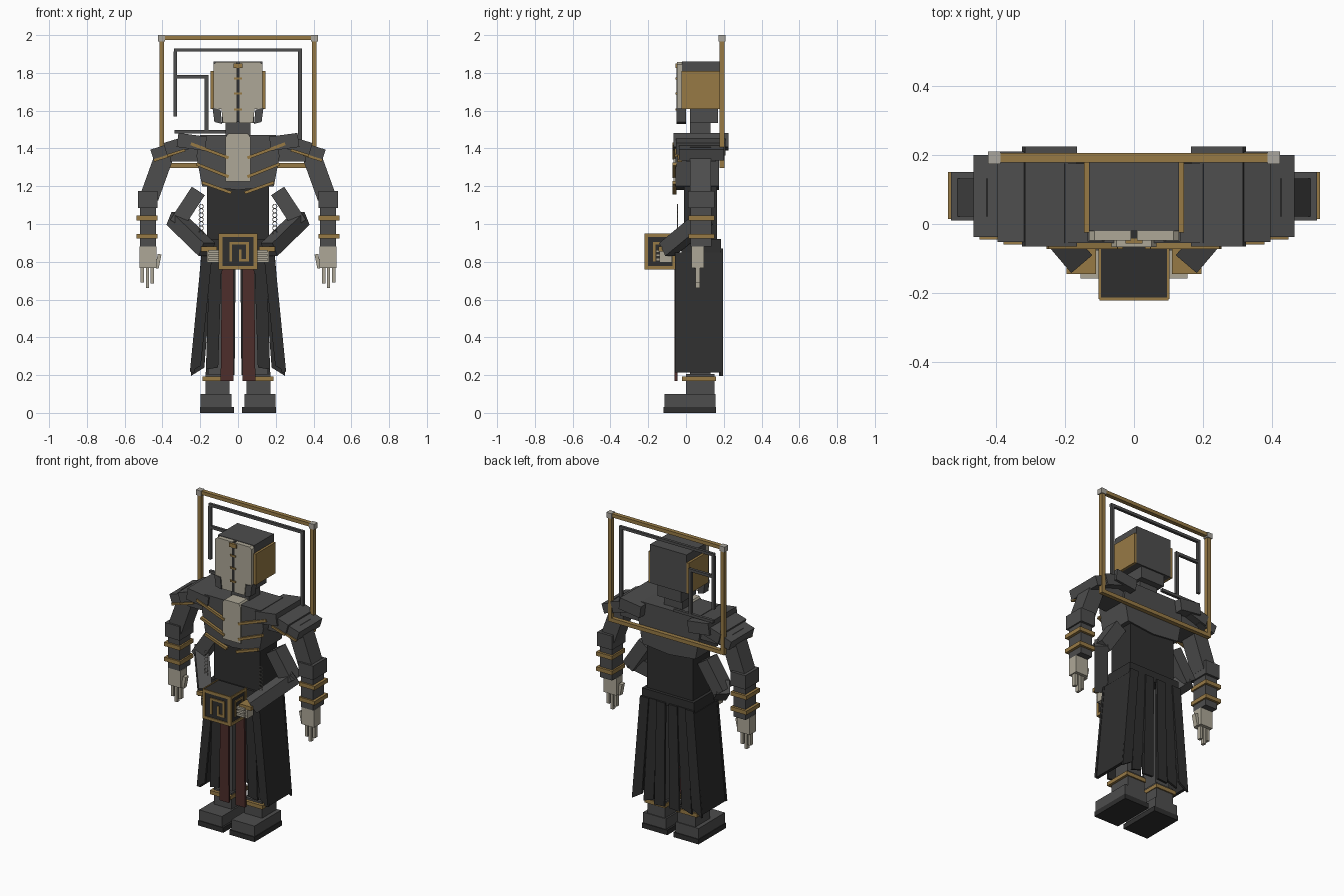
import bpy, bmesh, math
from mathutils import Vector

old = bpy.data.objects.get("Cube")
if old:
    bpy.data.objects.remove(old, do_unlink=True)


def material(name, rgb):
    m = bpy.data.materials.new(name)
    m.use_nodes = True
    m.diffuse_color = (*rgb, 1)
    bsdf = next(n for n in m.node_tree.nodes if n.type == 'BSDF_PRINCIPLED')
    bsdf.inputs["Base Color"].default_value = (*rgb, 1)
    return m


GREY = material("dark grey", (0.075, 0.075, 0.075))
BLACK = material("black cloth", (0.028, 0.028, 0.028))
BONE = material("bone", (0.42, 0.39, 0.31))
GOLD = material("old gold", (0.31, 0.195, 0.06))
RED = material("dark red", (0.075, 0.026, 0.024))
SILVER = material("pale grey", (0.40, 0.38, 0.34))


def finish(name, bm, mat):
    bmesh.ops.recalc_face_normals(bm, faces=bm.faces)
    me = bpy.data.meshes.new(name)
    bm.to_mesh(me)
    bm.free()
    me.materials.append(mat)
    ob = bpy.data.objects.new(name, me)
    bpy.context.collection.objects.link(ob)
    return ob


def prism(name, pts, y0, y1, mat, s=1):
    """Outline in x and z, pushed from y0 to y1; s = -1 mirrors it."""
    bm = bmesh.new()
    f = bm.faces.new([bm.verts.new((s * x, y0, z)) for x, z in pts])
    ext = bmesh.ops.extrude_face_region(bm, geom=[f])
    vs = [v for v in ext["geom"] if isinstance(v, bmesh.types.BMVert)]
    bmesh.ops.translate(bm, verts=vs, vec=(0, y1 - y0, 0))
    return finish(name, bm, mat)


def box(name, x0, x1, y0, y1, z0, z1, mat, s=1):
    return prism(name, [(x0, z0), (x1, z0), (x1, z1), (x0, z1)], y0, y1, mat, s)


def beam(name, p, q, w, y0, y1, mat, s=1):
    """Tilted bar of width w between two points in x and z."""
    p, q = Vector(p), Vector(q)
    d = (q - p).normalized()
    n = Vector((-d.y, d.x)) * w / 2
    return prism(name, [p - n, q - n, q + n, p + n], y0, y1, mat, s)


def limb(name, p, q, w, mat, s=1):
    """Square limb between two points in space."""
    p, q = Vector((s * p[0], *p[1:])), Vector((s * q[0], *q[1:]))
    bm = bmesh.new()
    bmesh.ops.create_cube(bm, size=1)
    bmesh.ops.scale(bm, verts=bm.verts, vec=(w, w, (q - p).length))
    rot = (q - p).to_track_quat('Z', 'Y').to_matrix()
    bmesh.ops.rotate(bm, verts=bm.verts, matrix=rot)
    bmesh.ops.translate(bm, verts=bm.verts, vec=(p + q) / 2)
    return finish(name, bm, mat)


# Head and neck
box("neck", -0.065, 0.065, 0.02, 0.13, 1.45, 1.56, GREY)
box("jaw", -0.085, 0.085, 0.02, 0.17, 1.535, 1.61, GREY)
box("skull", -0.13, 0.13, -0.02, 0.18, 1.61, 1.86, GREY)
box("mask_backing", -0.02, 0.02, -0.042, -0.01, 1.54, 1.85, BLACK)
box("mask_seam", -0.009, 0.009, -0.051, -0.04, 1.54, 1.84, BLACK)
box("brow_clasp", -0.025, 0.025, -0.056, -0.04, 1.825, 1.85, GOLD)
for i, z in enumerate((1.77, 1.69, 1.605)):
    box(f"mask_stitch_{i + 1}", -0.02, 0.02, -0.055, -0.04, z - 0.005, z + 0.006, GOLD)

# Chest, waist and belt
prism("chest", [(-0.19, 1.2), (0, 1.18), (0.19, 1.2), (0.22, 1.36), (0.2, 1.47),
                (-0.2, 1.47), (-0.22, 1.36)], -0.055, 0.175, GREY)
prism("sternum", [(-0.065, 1.225), (0.065, 1.225), (0.065, 1.46), (0.05, 1.48),
                  (-0.05, 1.48), (-0.065, 1.46)], -0.066, 0.02, BONE)
box("waist", -0.165, 0.165, -0.01, 0.165, 0.92, 1.22, BLACK)
box("belt", -0.185, 0.185, -0.025, 0.185, 0.85, 0.92, BLACK)

# Gold frame carried on the back
box("frame_top", -0.415, 0.415, 0.178, 0.205, 1.975, 1.998, GOLD)
box("frame_bottom", -0.40, 0.40, 0.178, 0.205, 1.297, 1.322, GOLD)

# Broken key pattern inside the frame
key = [("top", -0.34, 0.34, 1.912, 1.93), ("right", -0.342, -0.322, 1.57, 1.912),
       ("left", 0.318, 0.338, 1.40, 1.912), ("hook", -0.322, -0.157, 1.77, 1.788),
       ("drop", -0.177, -0.157, 1.49, 1.77), ("base", -0.335, -0.05, 1.48, 1.498)]
for n, x0, x1, z0, z1 in key:
    box("key_" + n, x0, x1, 0.182, 0.2, z0, z1, GREY)

for s, side in ((1, "left_"), (-1, "right_")):
    def b(n, *a):
        box(side + n, *a, s)

    # Frame posts and corner caps
    b("frame_post", 0.391, 0.416, 0.178, 0.205, 1.297, 1.98, GOLD)
    b("frame_corner", 0.386, 0.423, 0.173, 0.21, 1.966, 2.0, SILVER)

    # Mask half, cheek guard and ear panel
    prism(side + "mask", [(0.009, 1.535), (0.08, 1.535), (0.088, 1.61), (0.13, 1.61),
                          (0.13, 1.845), (0.115, 1.857), (0.009, 1.857)],
          -0.048, -0.02, BONE, s)
    prism(side + "cheek_guard", [(0.085, 1.53), (0.125, 1.54), (0.135, 1.615),
                                 (0.092, 1.605)], -0.05, 0.0, GREY, s)
    b("ear_panel", 0.13, 0.145, -0.025, 0.178, 1.61, 1.81, GOLD)

    # Gold ribs
    for i, (p, q) in enumerate((((0.05, 1.35), (0.25, 1.425)), ((0.05, 1.25), (0.22, 1.318)),
                                ((0.035, 1.165), (0.19, 1.22)))):
        beam(f"{side}rib_{i + 1}", p, q, 0.016, -0.072, -0.05, GOLD, s)

    # Layered shoulder plates with gold hems
    beam(side + "shoulder_plate_inner", (0.17, 1.425), (0.32, 1.445), 0.075,
         -0.065, 0.225, GREY, s)
    beam(side + "shoulder_plate_middle", (0.27, 1.43), (0.385, 1.395), 0.07,
         -0.052, 0.21, GREY, s)
    beam(side + "shoulder_plate_outer", (0.345, 1.40), (0.455, 1.365), 0.06,
         -0.038, 0.2, GREY, s)
    beam(side + "shoulder_hem_middle", (0.28, 1.392), (0.375, 1.362), 0.014,
         -0.06, -0.04, GOLD, s)
    beam(side + "shoulder_hem_outer", (0.345, 1.368), (0.445, 1.336), 0.014,
         -0.045, -0.02, GOLD, s)
    box(side + "shoulder_core", 0.19, 0.36, 0.0, 0.16, 1.33, 1.41, GREY, s)

    # Main arm
    beam(side + "upper_arm", (0.38, 1.39), (0.47, 1.14), 0.10, 0.022, 0.132, GREY, s)
    b("elbow", 0.425, 0.53, 0.01, 0.15, 1.085, 1.175, GREY)
    b("forearm", 0.435, 0.52, 0.025, 0.135, 0.88, 1.09, GREY)
    for i, z in enumerate((0.935, 1.032)):
        b(f"bracelet_{i + 1}", 0.425, 0.538, 0.014, 0.15, z - 0.013, z + 0.013, GOLD)
    b("palm", 0.432, 0.522, 0.03, 0.095, 0.768, 0.88, BONE)
    for i, (x, z) in enumerate(((0.453, 0.685), (0.479, 0.66), (0.506, 0.69))):
        b(f"finger_{i + 1}", x - 0.009, x + 0.009, 0.05, 0.075, z, 0.775, BONE)
    beam(side + "thumb", (0.43, 0.765), (0.415, 0.84), 0.02, 0.045, 0.075, BONE, s)

    # Lower arm pair, holding the box
    beam(side + "second_upper_arm", (0.21, 1.175), (0.325, 1.0), 0.082, 0.035, 0.135, GREY, s)
    limb(side + "second_forearm", (0.335, 0.1, 1.03), (0.165, -0.1, 0.865), 0.08, GREY, s)
    b("second_cuff", 0.11, 0.195, -0.145, -0.07, 0.855, 0.88, GOLD)
    b("second_palm", 0.1, 0.165, -0.14, -0.075, 0.795, 0.86, BONE)
    for i in range(3):
        z = 0.805 + i * 0.022
        b(f"second_finger_{i + 1}", 0.1, 0.155, -0.158, -0.138, z, z + 0.014, BONE)

    # Hanging chain
    for i in range(7):
        bpy.ops.mesh.primitive_torus_add(
            location=(s * 0.195, -0.045, 0.955 + i * 0.023), rotation=(math.pi / 2, 0, 0),
            major_radius=0.0115, minor_radius=0.002, major_segments=10, minor_segments=4)
        link = bpy.context.object
        link.name = f"{side}chain_link_{i + 1}"
        link.data.materials.append(SILVER)

    # Skirt: front strips, side sheet, back strips
    prism(side + "red_sash", [(0.025, 0.85), (0.085, 0.85), (0.092, 0.17), (0.024, 0.17)],
          -0.06, -0.045, RED, s)
    prism(side + "skirt_front_inner", [(0.085, 0.85), (0.15, 0.85), (0.17, 0.23),
                                       (0.105, 0.24)], -0.045, -0.03, BLACK, s)
    prism(side + "skirt_front_outer", [(0.135, 0.85), (0.192, 0.85), (0.255, 0.215),
                                       (0.197, 0.25)], -0.058, -0.042, BLACK, s)
    prism(side + "skirt_side", [(0.172, 0.85), (0.19, 0.85), (0.25, 0.215), (0.23, 0.215)],
          -0.055, 0.19, BLACK, s)
    for i, (t, w) in enumerate(((0.012, 0.018), (0.07, 0.1), (0.13, 0.178))):
        y = 0.183 - 0.008 * (i % 2)
        prism(f"{side}skirt_back_{i + 1}", [(t, 0.87), (t + 0.062, 0.87), (w + 0.072, 0.195),
                                            (w, 0.2 + 0.02 * i)], y, y + 0.014, BLACK, s)

    # Legs and boots
    b("leg", 0.055, 0.16, 0.02, 0.13, 0.1, 0.87, GREY)
    b("shin_guard", 0.045, 0.172, 0.0, 0.15, 0.1, 0.205, GREY)
    b("ankle_ring", 0.04, 0.188, -0.02, 0.158, 0.168, 0.193, GOLD)
    b("boot", 0.035, 0.198, -0.115, 0.155, 0.03, 0.1, GREY)
    b("boot_sole", 0.022, 0.202, -0.12, 0.16, 0, 0.032, BLACK)

# Puzzle box with border and spiral on its faces
box("puzzle_box", -0.098, 0.098, -0.215, -0.06, 0.762, 0.945, BLACK)
lines = [(-0.1, 0.1, 0.758, 0.777), (-0.1, 0.1, 0.93, 0.949),
         (-0.1, -0.081, 0.777, 0.93), (0.081, 0.1, 0.777, 0.93),
         (-0.045, -0.031, 0.802, 0.906), (-0.031, 0.043, 0.892, 0.906),
         (0.043, 0.057, 0.802, 0.906), (0.005, 0.043, 0.802, 0.816),
         (0.005, 0.019, 0.816, 0.865)]
for i, (u0, u1, z0, z1) in enumerate(lines):
    box(f"box_front_line_{i + 1}", u0, u1, -0.221, -0.213, z0, z1, GOLD)
    for s, side in ((1, "left"), (-1, "right")):
        v0, v1 = -0.1375 + u0 * 0.8, -0.1375 + u1 * 0.8
        box(f"box_{side}_line_{i + 1}", 0.096, 0.103, v0, v1, z0, z1, GOLD, s)
